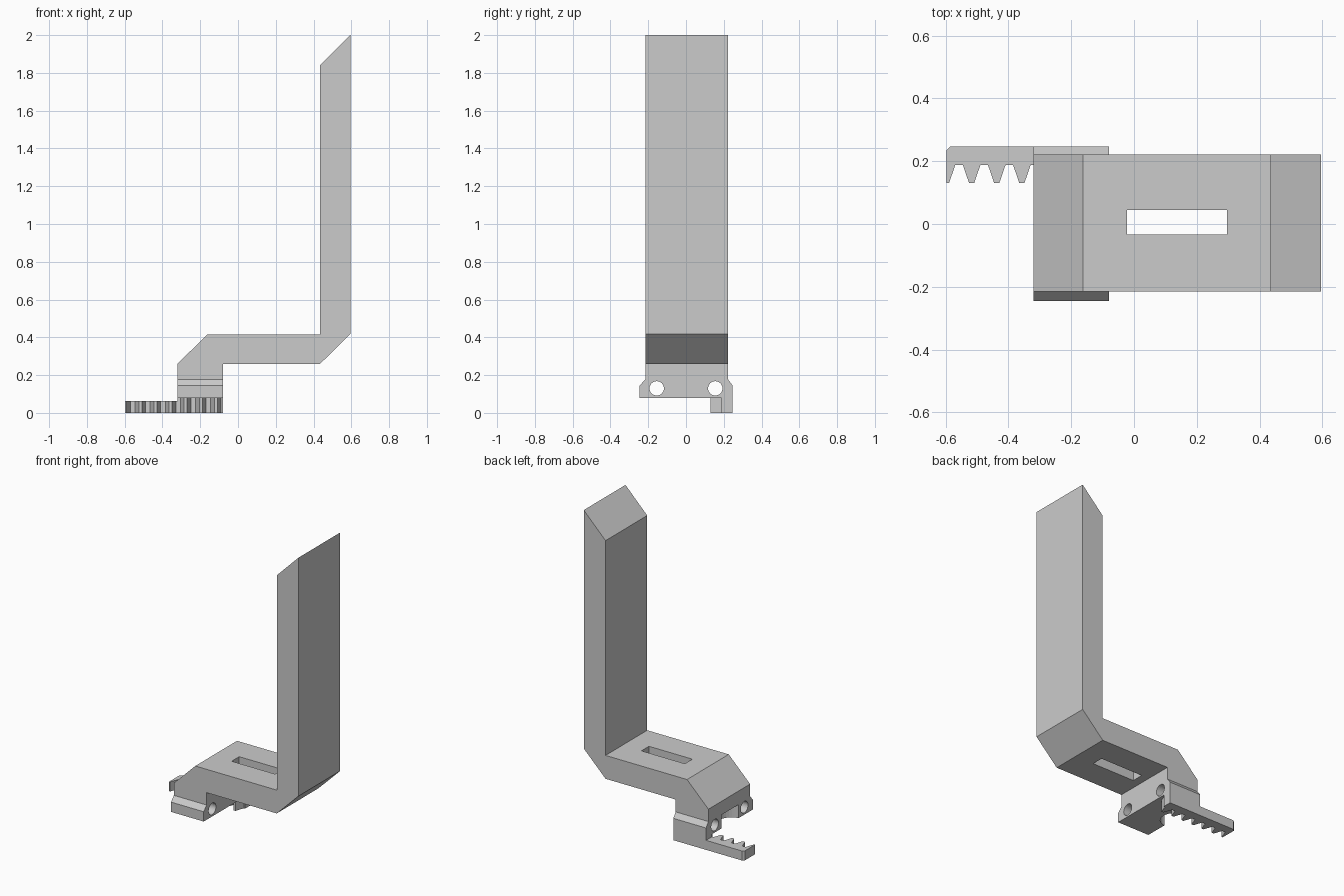
import bpy
import bmesh
from math import pi
from mathutils import Vector, Matrix

default = bpy.data.objects.get("Cube")
if default:
    bpy.data.objects.remove(default, do_unlink=True)

grey = bpy.data.materials.new("plain grey")
grey.use_nodes = True
grey.diffuse_color = (0.6, 0.6, 0.6, 1)
grey.node_tree.nodes["Principled BSDF"].inputs["Base Color"].default_value = grey.diffuse_color


def prism(name, profile, axis, low, high):
    """Extrude a 2D profile along one axis; the profile uses the other two axes in order."""
    bm = bmesh.new()
    verts = []
    for p in profile:
        co = list(p)
        co.insert(axis, low)
        verts.append(bm.verts.new(co))
    face = bm.faces.new(verts)
    side = bmesh.ops.extrude_face_region(bm, geom=[face])["geom"]
    shift = Vector((0, 0, 0))
    shift[axis] = high - low
    bmesh.ops.translate(bm, vec=shift, verts=[g for g in side if isinstance(g, bmesh.types.BMVert)])
    bmesh.ops.recalc_face_normals(bm, faces=bm.faces)
    return finish(name, bm)


def cylinder(name, radius, length, centre, rotation=Matrix()):
    bm = bmesh.new()
    bmesh.ops.create_cone(bm, cap_ends=True, segments=32, radius1=radius, radius2=radius,
                          depth=length, matrix=Matrix.Translation(centre) @ rotation)
    return finish(name, bm)


def finish(name, bm):
    mesh = bpy.data.meshes.new(name)
    bm.to_mesh(mesh)
    bm.free()
    mesh.materials.append(grey)
    obj = bpy.data.objects.new(name, mesh)
    bpy.context.collection.objects.link(obj)
    return obj


def cut(target, cutter):
    mod = target.modifiers.new("cut", "BOOLEAN")
    mod.operation = "DIFFERENCE"
    mod.solver = "EXACT"
    mod.object = cutter
    cutter.hide_render = True
    cutter.hide_viewport = True
    cutter.display_type = "WIRE"


# Block extent along x, and the height where the clamp meets the arm
left, right, joint = -0.32, -0.08, 0.178

# Bent arm with chamfered corners and a slanted top
arm = prism("bent_arm", [
    (left, joint), (left, 0.26), (-0.163, 0.415), (0.435, 0.415), (0.435, 1.84),
    (0.595, 2.0), (0.595, 0.418), (0.435, 0.26), (right, 0.26), (right, joint)],
    1, -0.215, 0.222)

# Long slot through the flat part of the arm
cut(arm, prism("slot_cutter", [(-0.023, -0.034), (0.296, -0.034), (0.296, 0.045), (-0.023, 0.045)],
               2, 0.2, 0.5))

# Clamp block, wider than the arm, with sloped shoulders
clamp = prism("clamp_block", [
    (-0.245, 0.08), (-0.245, 0.145), (-0.215, joint), (0.222, joint), (0.247, 0.145), (0.247, 0.08)],
    0, left, right)

# Two bolt holes and a rounded clearance pocket on the rack side
for name, y in (("front_hole_cutter", -0.155), ("back_hole_cutter", 0.155)):
    cut(clamp, cylinder(name, 0.038, 0.5, (-0.2, y, 0.13), Matrix.Rotation(pi / 2, 4, "Y")))
cut(clamp, cylinder("pocket_cutter", 0.09, 0.12, (left - 0.01, -0.005, 0.11)))

# Toothed rack: a straight back with evenly spaced trapezoid teeth
root, tip, pitch, start = 0.188, 0.13, 0.08, -0.597


def rack_profile(first, last, begin, end):
    points = list(begin)
    for i in range(first, last):
        middle = -0.597 + pitch * i
        for dx, y in ((-0.028, root), (-0.008, tip), (0.008, tip), (0.028, root)):
            points.append((middle + dx, y))
    return points + list(end)


prism("rack_free_end", rack_profile(
    1, 4, [(start, 0.235), (start, tip), (start + 0.008, tip), (start + 0.028, root)],
    [(left, root), (left, 0.247), (start + 0.013, 0.247)]), 2, 0, 0.063)
prism("rack_under_clamp", rack_profile(
    4, 7, [(left, 0.247), (left, root)],
    [(right, root), (right, 0.247)]), 2, 0, 0.08)
